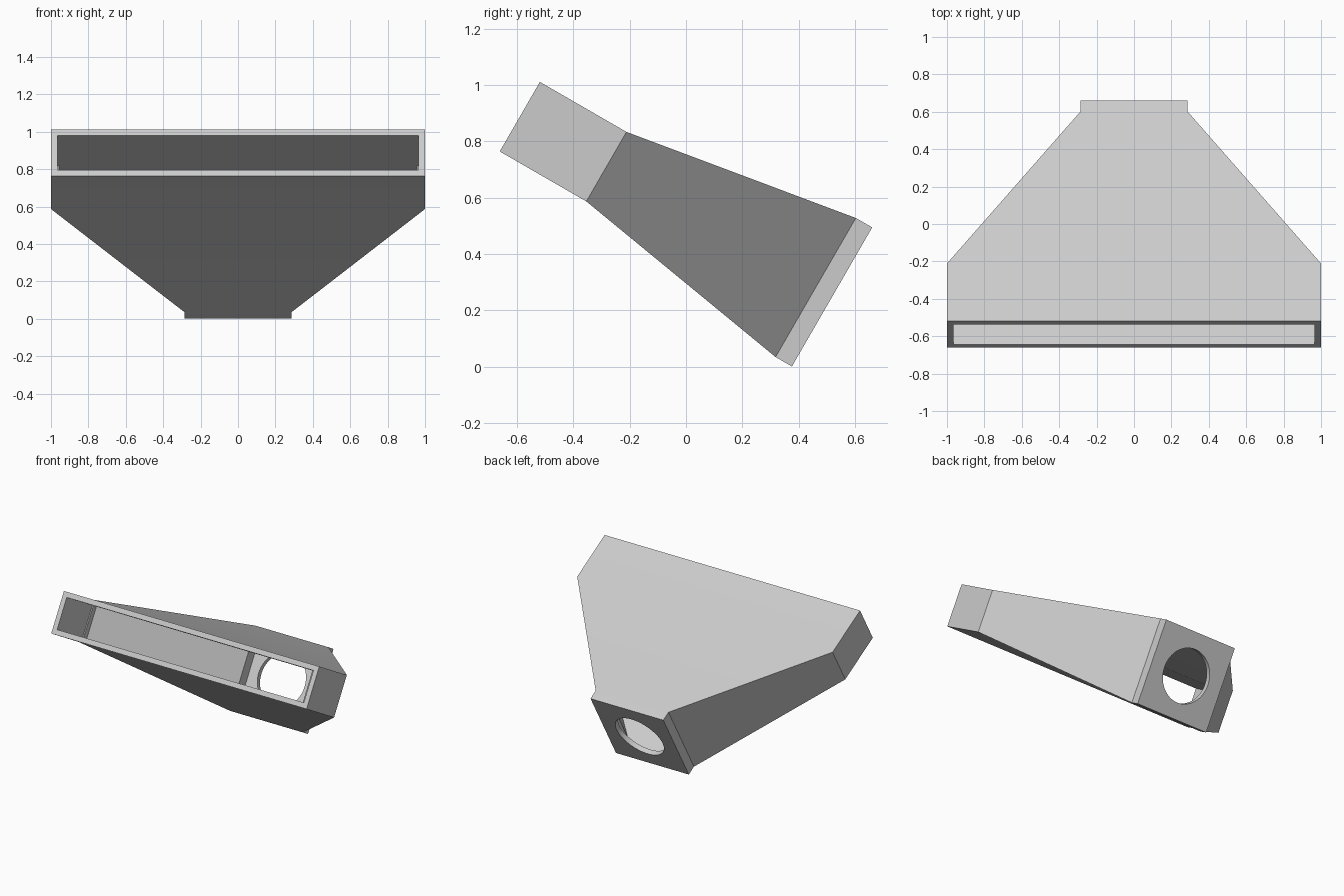
import bpy, bmesh, math
from mathutils import Matrix

cube = bpy.data.objects.get("Cube")
if cube:
    bpy.data.objects.remove(cube, do_unlink=True)

grey = bpy.data.materials.new("light grey plastic")
grey.use_nodes = True
colour = (0.6, 0.6, 0.6, 1)
grey.diffuse_color = colour
grey.node_tree.nodes["Principled BSDF"].inputs["Base Color"].default_value = colour

LENGTH = 1.28       # along the duct axis
PLATE = 0.035       # thickness of the rear plate
HOLE = 0.18         # radius of the rear hole
ARC = 16            # hole segments per quarter

# Rectangular sections: depth along axis, half width, half height
OUTER = [(LENGTH, 0.285, 0.285), (1.213, 0.285, 0.285),
         (0.355, 1.0, 0.1425), (0, 1.0, 0.1425)]
INNER = [(0, 0.966, 0.1075), (0.33, 0.966, 0.1075), (0.33, 0.958, 0.1075),
         (0.37, 0.958, 0.1075), (1.165, 0.25, 0.25), (LENGTH - PLATE, 0.25, 0.25)]

bm = bmesh.new()


def rectangle(depth, w, h):
    return [bm.verts.new((x * w, depth, z * h))
            for x, z in ((1, 1), (-1, 1), (-1, -1), (1, -1))]


def circle(depth):
    ring = []
    for i in range(4 * ARC):
        a = math.pi / 4 + i * math.pi / (2 * ARC)
        ring.append(bm.verts.new((HOLE * math.cos(a), depth, HOLE * math.sin(a))))
    return ring


def bridge(a, b):
    n = len(a)
    for i in range(n):
        j = (i + 1) % n
        bm.faces.new((a[i], a[j], b[j], b[i]))


def plate(square, ring):
    # Four faces between a square and the round hole
    for i in range(4):
        arc = [ring[(i * ARC + k) % len(ring)] for k in range(ARC + 1)]
        bm.faces.new([square[i]] + arc + [square[(i + 1) % 4]])


# Outer skin, mouth rim and inner skin
sections = [rectangle(*s) for s in OUTER + INNER]
for a, b in zip(sections, sections[1:]):
    bridge(a, b)

# Rear plate with round hole
back, front = circle(LENGTH), circle(LENGTH - PLATE)
plate(sections[0], back)
plate(sections[-1], front)
bridge(back, front)

bmesh.ops.recalc_face_normals(bm, faces=bm.faces)

# Tilt the mouth upward
bm.transform(Matrix.Translation((0, -0.59, 0.888)) @ Matrix.Rotation(math.radians(-30), 4, 'X'))

mesh = bpy.data.meshes.new("duct_nozzle")
bm.to_mesh(mesh)
bm.free()
mesh.materials.append(grey)
duct = bpy.data.objects.new("duct_nozzle", mesh)
bpy.context.collection.objects.link(duct)
bpy.context.view_layer.objects.active = duct
duct.select_set(True)
bpy.ops.object.shade_smooth_by_angle(angle=math.radians(15))
